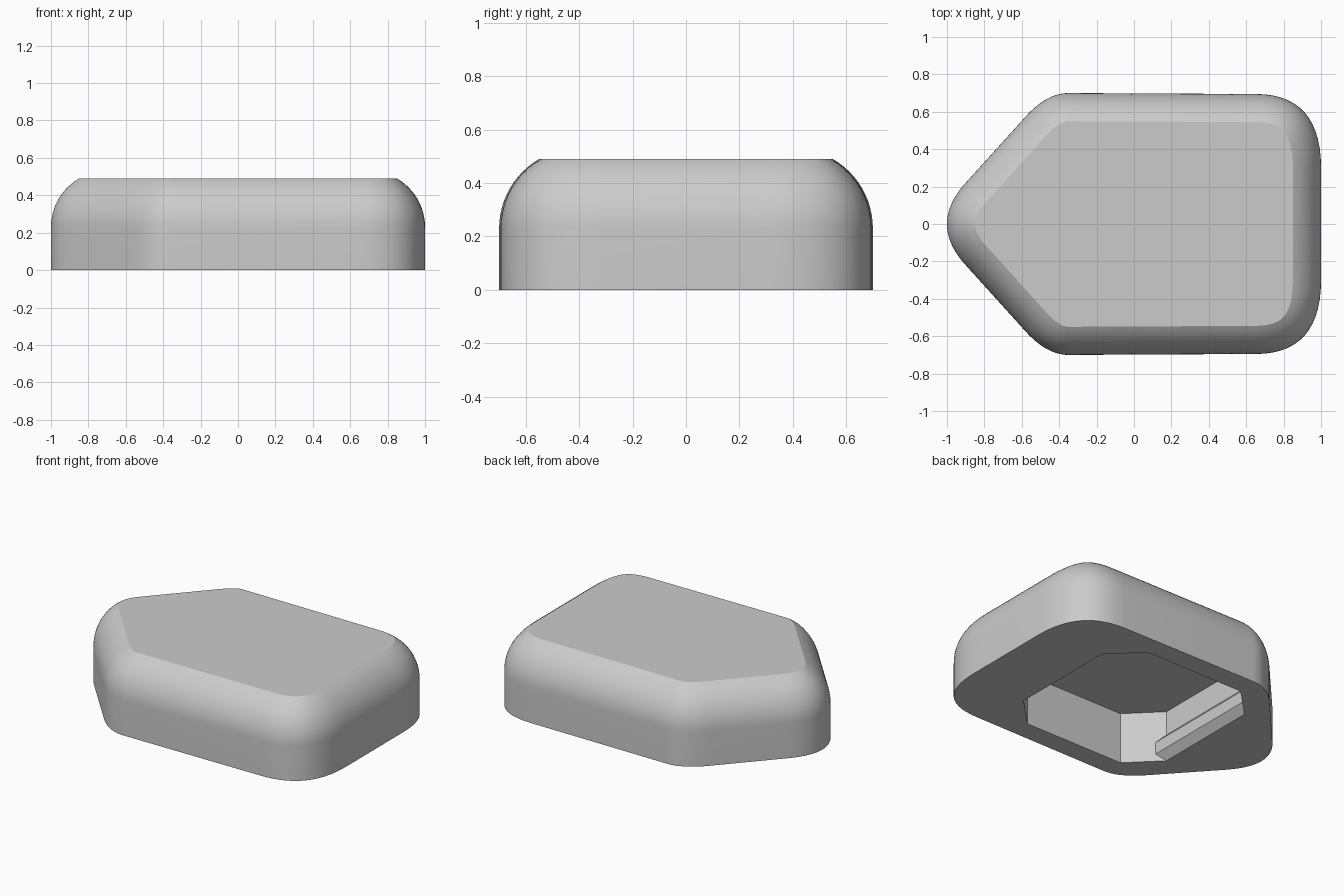
import bpy
import bmesh
import math
from mathutils import Vector

cube = bpy.data.objects.get("Cube")
if cube:
    bpy.data.objects.remove(cube, do_unlink=True)

grey = bpy.data.materials.new("plain_grey")
grey.use_nodes = True
colour = (0.6, 0.6, 0.6, 1)
grey.diffuse_color = colour
grey.node_tree.nodes["Principled BSDF"].inputs["Base Color"].default_value = colour

HEIGHT = 0.49
WALL_TOP = 0.23     # where the shoulder begins to curve
RADIUS = 0.3        # shoulder radius
POCKET = 0.56       # half width of the underside pocket
CUT = 0.196         # corner cut of the pocket
DEPTH = 0.34


def add_object(name, bm, smooth):
    bmesh.ops.recalc_face_normals(bm, faces=bm.faces)
    mesh = bpy.data.meshes.new(name)
    bm.to_mesh(mesh)
    bm.free()
    mesh.materials.append(grey)
    obj = bpy.data.objects.new(name, mesh)
    bpy.context.collection.objects.link(obj)
    if smooth:
        bpy.ops.object.select_all(action="DESELECT")
        obj.select_set(True)
        bpy.context.view_layer.objects.active = obj
        bpy.ops.object.shade_smooth_by_angle(angle=math.radians(25))
    return obj


def rounded_corner(start, corner, end, steps=14):
    a, b, c = Vector(start), Vector(corner), Vector(end)
    return [a.lerp(b, i / steps).lerp(b.lerp(c, i / steps), i / steps)
            for i in range(steps + 1)]


def flip(points):
    return [Vector((p.x, -p.y)) for p in reversed(points)]


def inset(points, amount):
    result = []
    for i, p in enumerate(points):
        before = (p - points[i - 1]).normalized()
        after = (points[(i + 1) % len(points)] - p).normalized()
        t = (before + after).normalized()
        result.append(p + Vector((-t.y, t.x)) * amount)
    return result


def add_ring(bm, points, z):
    return [bm.verts.new((p.x, p.y, z)) for p in points]


def bridge(bm, low, high):
    for i in range(len(low)):
        bm.faces.new((low[i - 1], low[i], high[i], high[i - 1]))


# Plan outline, counter-clockwise: back corners, then the pointed end
back = rounded_corner((1, 0.3), (1, 0.695), (0.65, 0.695))
shoulder = rounded_corner((-0.35, 0.7), (-0.466, 0.7), (-0.58, 0.574))
nose = rounded_corner((-0.9, 0.22), (-1.1, 0), (-0.9, -0.22), 20)
outline = back + shoulder + nose + flip(shoulder) + flip(back)

# Body: upright wall, curved shoulder and flat top
body = bmesh.new()
rings = [add_ring(body, outline, 0)]
sweep = math.asin((HEIGHT - WALL_TOP) / RADIUS)
for k in range(13):
    angle = sweep * k / 12
    rings.append(add_ring(body, inset(outline, RADIUS * (1 - math.cos(angle))),
                          WALL_TOP + RADIUS * math.sin(angle)))
for low, high in zip(rings, rings[1:]):
    bridge(body, low, high)
body.faces.new(rings[-1])

# Underside pocket with cut corners
near = POCKET - CUT
quarter = [Vector((POCKET, near)), Vector((near, POCKET))]
octagon = [Vector((p.x * math.cos(a) - p.y * math.sin(a),
                   p.x * math.sin(a) + p.y * math.cos(a)))
           for a in (0, math.pi / 2, math.pi, 3 * math.pi / 2) for p in quarter]
rim = add_ring(body, octagon, 0)
ceiling = add_ring(body, octagon, DEPTH)
bridge(body, rim, ceiling)
body.faces.new(ceiling)
border = [e for e in body.edges if e.is_boundary]
bmesh.ops.triangle_fill(body, edges=border, use_beauty=True, normal=(0, 0, -1))
add_object("body", body, True)

# Bevelled retaining ledges on the two end walls of the pocket
profile = [(0, 0), (0.047, 0.05), (0.047, 0.13), (0, 0.18)]
for name, side in (("left_ledge", 1), ("right_ledge", -1)):
    ledge = bmesh.new()
    ends = [[ledge.verts.new((side * (POCKET - d), e * (near + d), z))
             for d, z in profile] for e in (-1, 1)]
    bridge(ledge, *ends)
    for end in ends:
        ledge.faces.new(end)
    add_object(name, ledge, False)
